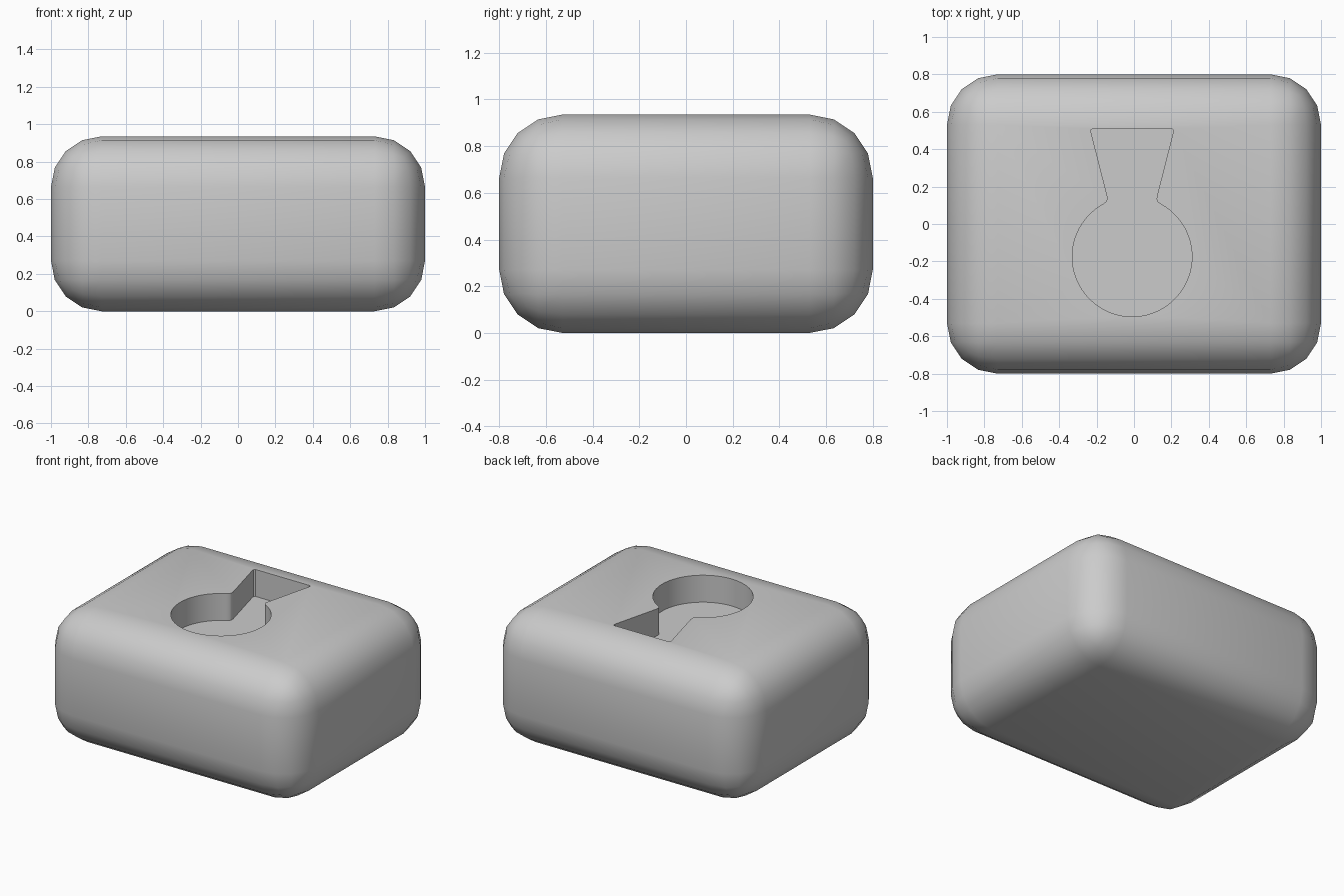
import bpy, bmesh, math

if "Cube" in bpy.data.objects:
    bpy.data.objects.remove(bpy.data.objects["Cube"])

LENGTH, WIDTH, HEIGHT, ROUND = 2.0, 1.6, 0.935, 0.27
DEPTH = 0.19
CX, CY, R = -0.01, -0.175, 0.32   # round part of the keyhole recess


def make_object(name, bm):
    bmesh.ops.recalc_face_normals(bm, faces=bm.faces)
    mesh = bpy.data.meshes.new(name)
    bm.to_mesh(mesh)
    bm.free()
    obj = bpy.data.objects.new(name, mesh)
    bpy.context.collection.objects.link(obj)
    return obj


# Rounded block
bm = bmesh.new()
bmesh.ops.create_cube(bm, size=1)
bmesh.ops.scale(bm, vec=(LENGTH, WIDTH, HEIGHT), verts=bm.verts)
bmesh.ops.translate(bm, vec=(0, 0, HEIGHT / 2), verts=bm.verts)
bmesh.ops.bevel(bm, geom=bm.edges[:], offset=ROUND, segments=4,
                profile=0.5, affect='EDGES')
block = make_object("rounded_block", bm)

# Keyhole outline: right half of flared slot, then round hole, then mirrored slot
slot = [(0.211, 0.51), (0.22, 0.503), (0.219, 0.488),
        (0.133, 0.15), (0.131, 0.132), (0.137, 0.118)]
start = math.acos(0.155 / R)
steps = 64
arc = [(R * math.cos(a), CY + R * math.sin(a))
       for a in (start - i * (math.pi + 2 * start) / steps
                 for i in range(steps + 1))]
outline = slot + arc + [(-x, y) for x, y in reversed(slot)]

# Keyhole cutter
bm = bmesh.new()
face = bm.faces.new([bm.verts.new((CX + x, y, HEIGHT - DEPTH))
                     for x, y in outline])
ext = bmesh.ops.extrude_face_region(bm, geom=[face], use_keep_orig=True)
top = [v for v in ext["geom"] if isinstance(v, bmesh.types.BMVert)]
bmesh.ops.translate(bm, vec=(0, 0, DEPTH + 0.2), verts=top)
cutter = make_object("keyhole_cutter", bm)
cutter.hide_render = True

# Cut the recess and remove the cutter
mod = block.modifiers.new("keyhole", 'BOOLEAN')
mod.operation = 'DIFFERENCE'
mod.solver = 'EXACT'
mod.object = cutter
bpy.context.view_layer.objects.active = block
block.select_set(True)
bpy.ops.object.modifier_apply(modifier=mod.name)
bpy.data.objects.remove(cutter, do_unlink=True)

# Smooth shading with a crisp recess rim
bpy.ops.object.shade_smooth_by_angle(angle=math.radians(35))
